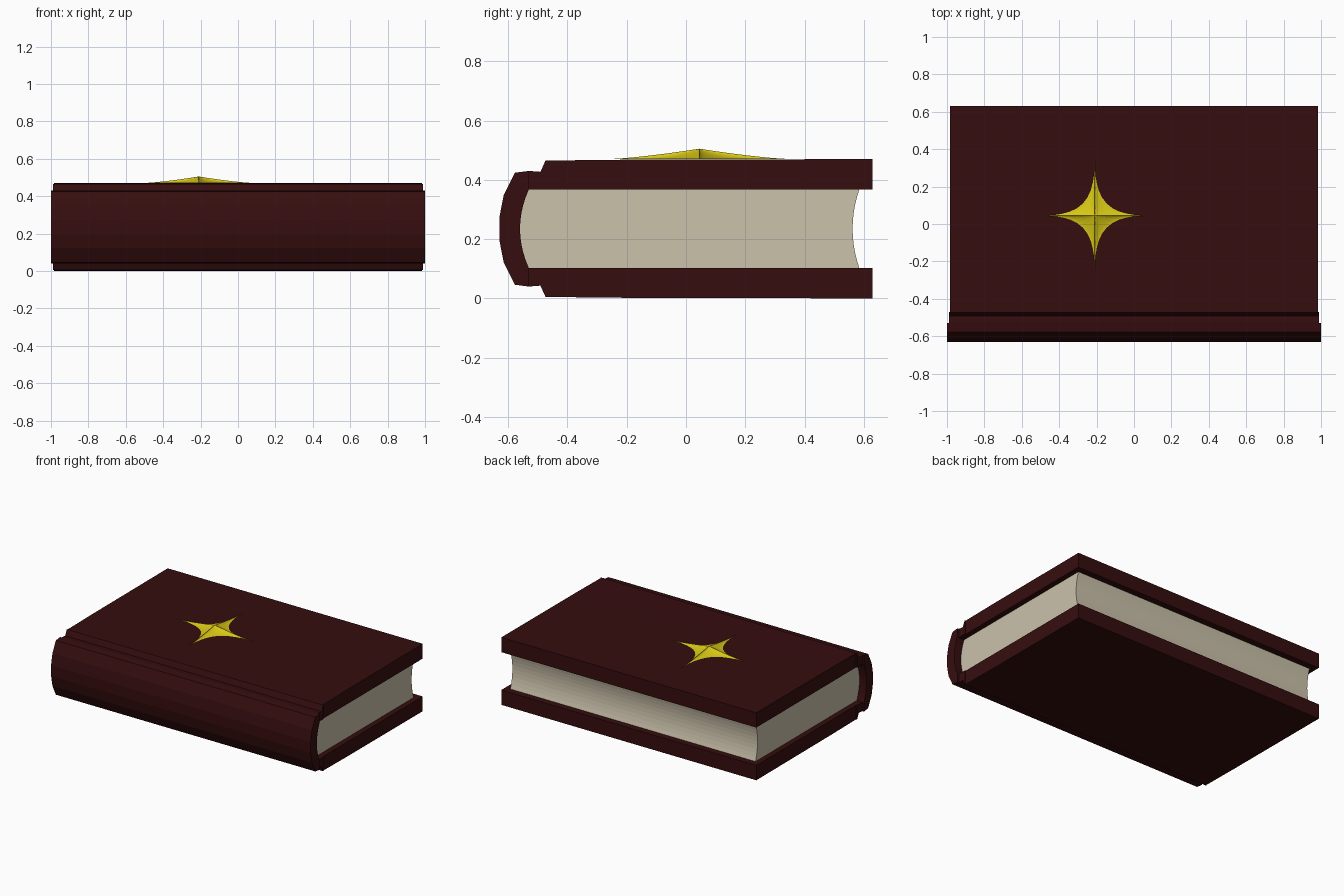
import bpy, bmesh
from math import sin, cos, pi

cube = bpy.data.objects.get("Cube")
if cube:
    bpy.data.objects.remove(cube, do_unlink=True)

MID = 0.235  # height of the book's middle plane


def material(name, rgb):
    m = bpy.data.materials.new(name)
    m.use_nodes = True
    m.diffuse_color = (*rgb, 1)
    m.node_tree.nodes["Principled BSDF"].inputs["Base Color"].default_value = (*rgb, 1)
    return m


def finish(name, bm, mat):
    bmesh.ops.recalc_face_normals(bm, faces=bm.faces)
    mesh = bpy.data.meshes.new(name)
    bm.to_mesh(mesh)
    bm.free()
    mesh.materials.append(mat)
    obj = bpy.data.objects.new(name, mesh)
    bpy.context.collection.objects.link(obj)
    return obj


def extrude_x(name, profile, half_width, mat):
    """Sweep a closed y-z profile from -half_width to +half_width."""
    bm = bmesh.new()
    face = bm.faces.new([bm.verts.new((-half_width, y, z)) for y, z in profile])
    new = bmesh.ops.extrude_face_region(bm, geom=[face], use_keep_orig=True)["geom"]
    bmesh.ops.translate(bm, vec=(2 * half_width, 0, 0),
                        verts=[v for v in new if isinstance(v, bmesh.types.BMVert)])
    return finish(name, bm, mat)


def flip(profile):
    return [(y, 2 * MID - z) for y, z in reversed(profile)]


def bow(y_end, y_mid, half_height, steps=10):
    """Shallow curve in y-z, running from bottom to top."""
    return [(y_end + (y_mid - y_end) * (1 - t * t), MID + half_height * t)
            for t in (2 * i / steps - 1 for i in range(steps + 1))]


leather = material("dark red leather", (0.036, 0.004, 0.0045))
paper = material("cream paper", (0.60, 0.54, 0.41))
gold = material("gold", (0.68, 0.57, 0.008))

# Rounded spine
upper = [(-0.63, 0.272), (-0.615, 0.348), (-0.577, 0.424), (-0.53, 0.43)]
spine = flip(upper) + upper + bow(-0.53, -0.56, 0.133)[::-1]
extrude_x("spine", spine, 1.0, leather)

# Hinge grooves and cover boards, top and bottom
hinge = [(-0.535, 0.367), (-0.47, 0.367), (-0.47, 0.465), (-0.474, 0.465),
         (-0.491, 0.427), (-0.53, 0.43)]
board = [(-0.472, 0.367), (0.63, 0.367), (0.63, 0.47), (-0.2, 0.468), (-0.472, 0.465)]
for side, shape in (("top", lambda p: p), ("bottom", flip)):
    extrude_x(side + "_hinge", shape(hinge), 0.988, leather)
    extrude_x(side + "_board", shape(board), 0.983, leather)

# Page block, rounded at the spine and hollow at the fore edge
pages = bow(-0.535, -0.565, 0.134) + bow(0.585, 0.562, 0.134)[::-1]
extrude_x("page_block", pages, 0.945, paper)

# Raised four-pointed star on the top board
bm = bmesh.new()
N, RINGS = 64, 8


def power(v):
    return (1 if v > 0 else -1) * abs(v) ** 4.5


rings = []
for r in range(1, RINGS + 1):
    s = r / RINGS
    z = 0.47 + 0.035 * (1 - s) ** 1.4
    rings.append([bm.verts.new((-0.21 + 0.3 * s * power(cos(2 * pi * i / N)),
                                0.045 + 0.31 * s * power(sin(2 * pi * i / N)), z))
                  for i in range(N)])
peak = bm.verts.new((-0.21, 0.045, 0.505))
for i in range(N):
    j = (i + 1) % N
    bm.faces.new((peak, rings[0][i], rings[0][j]))
    for a, b in zip(rings, rings[1:]):
        bm.faces.new((a[i], b[i], b[j], a[j]))
bm.faces.new(rings[-1][::-1])
star = finish("star_emblem", bm, gold)
